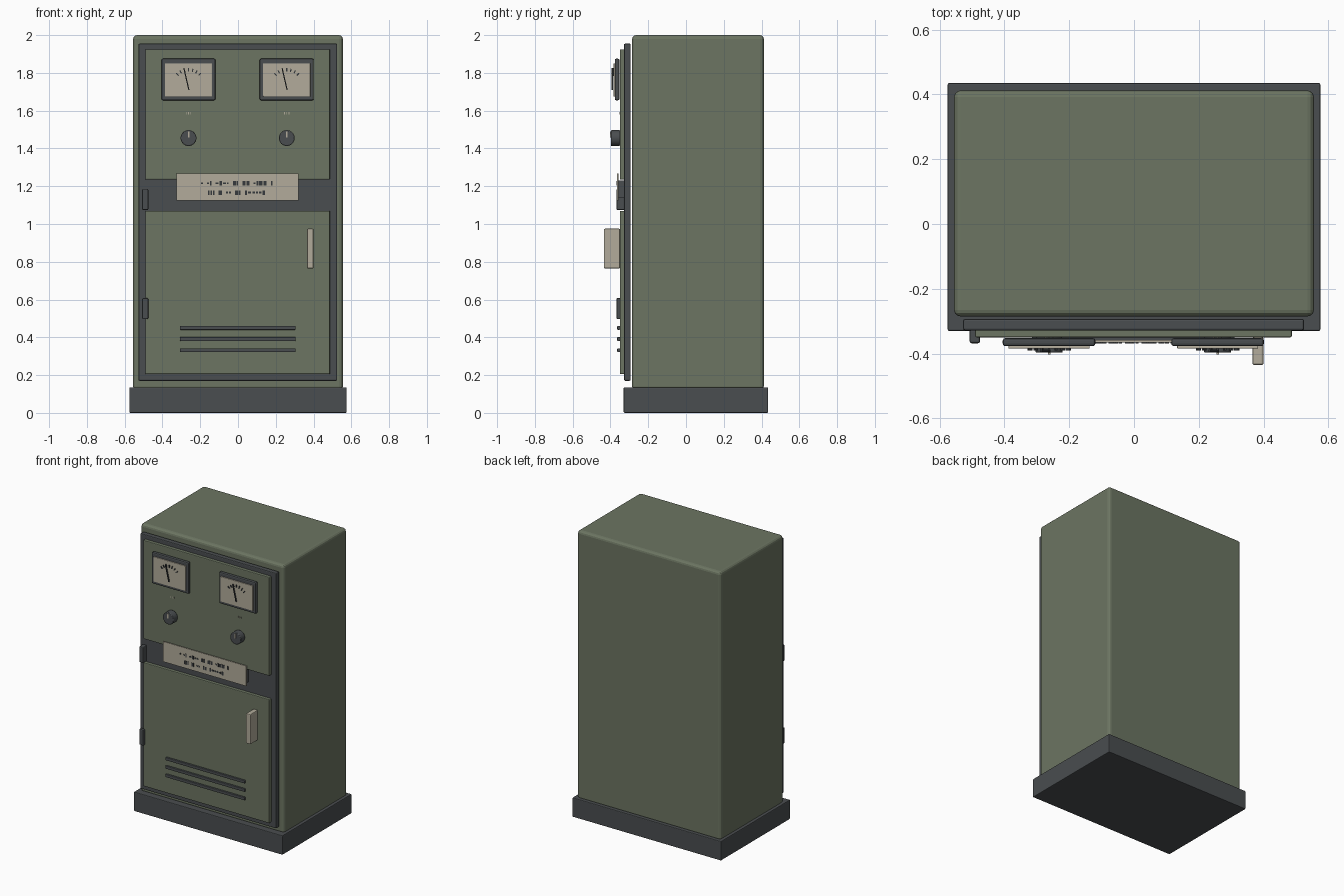
import bpy, math, random
from mathutils import Matrix

if "Cube" in bpy.data.objects:
    bpy.data.objects.remove(bpy.data.objects["Cube"])

random.seed(4)


def material(name, rgb):
    m = bpy.data.materials.new(name)
    m.diffuse_color = (*rgb, 1)
    m.use_nodes = True
    m.node_tree.nodes["Principled BSDF"].inputs["Base Color"].default_value = m.diffuse_color
    return m


GREEN = material("olive_green", (0.15, 0.178, 0.122))
DARK = material("dark_grey", (0.068, 0.075, 0.08))
BEIGE = material("warm_beige", (0.445, 0.41, 0.325))
INK = material("ink", (0.035, 0.04, 0.045))


def finish(ob, mat, bevel, segments=2):
    ob.data.materials.append(mat)
    if bevel:
        mod = ob.modifiers.new("edge", 'BEVEL')
        mod.width, mod.segments = bevel, segments
        mod.limit_method = 'ANGLE'
    return ob


def box(name, x, y, z, mat, bevel=0.0, segments=2):
    """Box from (low, high) ranges on each axis."""
    bpy.ops.mesh.primitive_cube_add(size=1)
    ob = bpy.context.object
    ob.name = name
    size = [b - a for a, b in (x, y, z)]
    mid = [(a + b) / 2 for a, b in (x, y, z)]
    ob.data.transform(Matrix.Translation(mid) @ Matrix.Diagonal((*size, 1)))
    return finish(ob, mat, bevel, segments)


def stroke(name, cx, cz, r0, r1, angle, width, y, mat):
    """Thin radial plate on the front, angle measured from straight up."""
    ob = box(name, (-width / 2, width / 2), y, (r0, r1), mat)
    ob.data.transform(Matrix.Translation((cx, 0, cz)) @ Matrix.Rotation(angle, 4, 'Y'))
    return ob


def cylinder(name, cx, cz, radius, y, mat, bevel=0.0):
    bpy.ops.mesh.primitive_cylinder_add(vertices=32, radius=radius, depth=y[1] - y[0])
    ob = bpy.context.object
    ob.name = name
    ob.data.transform(Matrix.Translation((cx, sum(y) / 2, cz)) @ Matrix.Rotation(math.pi / 2, 4, 'X'))
    finish(ob, mat, bevel)
    bpy.ops.object.shade_smooth_by_angle(angle=math.radians(35))
    return ob


# Cabinet shell, plinth and front frame
box("plinth", (-0.575, 0.575), (-0.33, 0.435), (0.005, 0.135), DARK, 0.005)
box("cabinet_body", (-0.555, 0.555), (-0.285, 0.412), (0.12, 2.0), GREEN, 0.02, 3)
box("front_frame", (-0.527, 0.525), (-0.328, -0.293), (0.17, 1.955), DARK, 0.006)

# Instrument panel and lower door
box("instrument_panel", (-0.49, 0.487), (-0.35, -0.32), (1.235, 1.925), GREEN, 0.005)
box("lower_door", (-0.49, 0.487), (-0.35, -0.32), (0.205, 1.07), GREEN, 0.005)

for side, cx in (("left", -0.262), ("right", 0.258)):
    # Meter: bezel, dial, tick arc and needle
    box(side + "_meter_bezel", (cx - 0.143, cx + 0.143), (-0.377, -0.352), (1.655, 1.875), DARK, 0.008)
    box(side + "_meter_dial", (cx - 0.125, cx + 0.125), (-0.384, -0.376), (1.675, 1.85), BEIGE, 0.002)
    for i in range(7):
        stroke(side + "_meter_tick", cx, 1.733, 0.075, 0.092,
               math.radians(-45 + 15 * i), 0.006, (-0.39, -0.383), INK)
    stroke(side + "_meter_needle", cx + 0.002, 1.71, 0.0, 0.118,
           math.radians(-13), 0.006, (-0.395, -0.387), INK)
    # Knob with pointer mark
    cylinder(side + "_knob", cx, 1.455, 0.042, (-0.397, -0.35), DARK, 0.004)
    box(side + "_knob_pointer", (cx - 0.004, cx + 0.004), (-0.402, -0.395), (1.457, 1.49), BEIGE)
    # Small caption marks above the knob
    for dx in (-0.012, 0.0, 0.012):
        box(side + "_caption_mark", (cx + dx - 0.002, cx + dx + 0.002), (-0.353, -0.349), (1.58, 1.592), BEIGE)

# Nameplate with two rows of abstract printed marks
box("nameplate", (-0.325, 0.32), (-0.366, -0.358), (1.125, 1.267), BEIGE, 0.002)
box("nameplate_backing", (-0.315, 0.31), (-0.36, -0.325), (1.14, 1.23), DARK)
for z, x0, x1 in ((1.216, -0.195, 0.19), (1.166, -0.16, 0.14)):
    x = x0
    while x < x1:
        w = random.uniform(0.006, 0.018)
        h = random.choice((0.005, 0.012))
        box("printed_mark", (x, x + w), (-0.368, -0.365), (z - h, z + h), INK)
        x += w + random.choice((0.005, 0.006, 0.022))

# Hinges, door handle and vent slats
for z in (1.13, 0.552):
    box("hinge", (-0.507, -0.475), (-0.368, -0.325 if z > 1 else -0.345), (z - 0.056, z + 0.056), DARK, 0.006)
box("door_handle", (0.365, 0.4), (-0.435, -0.349), (0.765, 0.975), BEIGE, 0.006)
for z in (0.45, 0.391, 0.332):
    box("vent_slat", (-0.308, 0.305), (-0.364, -0.349), (z - 0.01, z + 0.01), DARK, 0.003)

# Rest the plinth on the ground
bpy.data.objects["plinth"].data.transform(Matrix.Translation((0, 0, 0.135)) @ Matrix.Diagonal((1, 1, 0.135 / 0.13, 1)) @ Matrix.Translation((0, 0, -0.135)))
